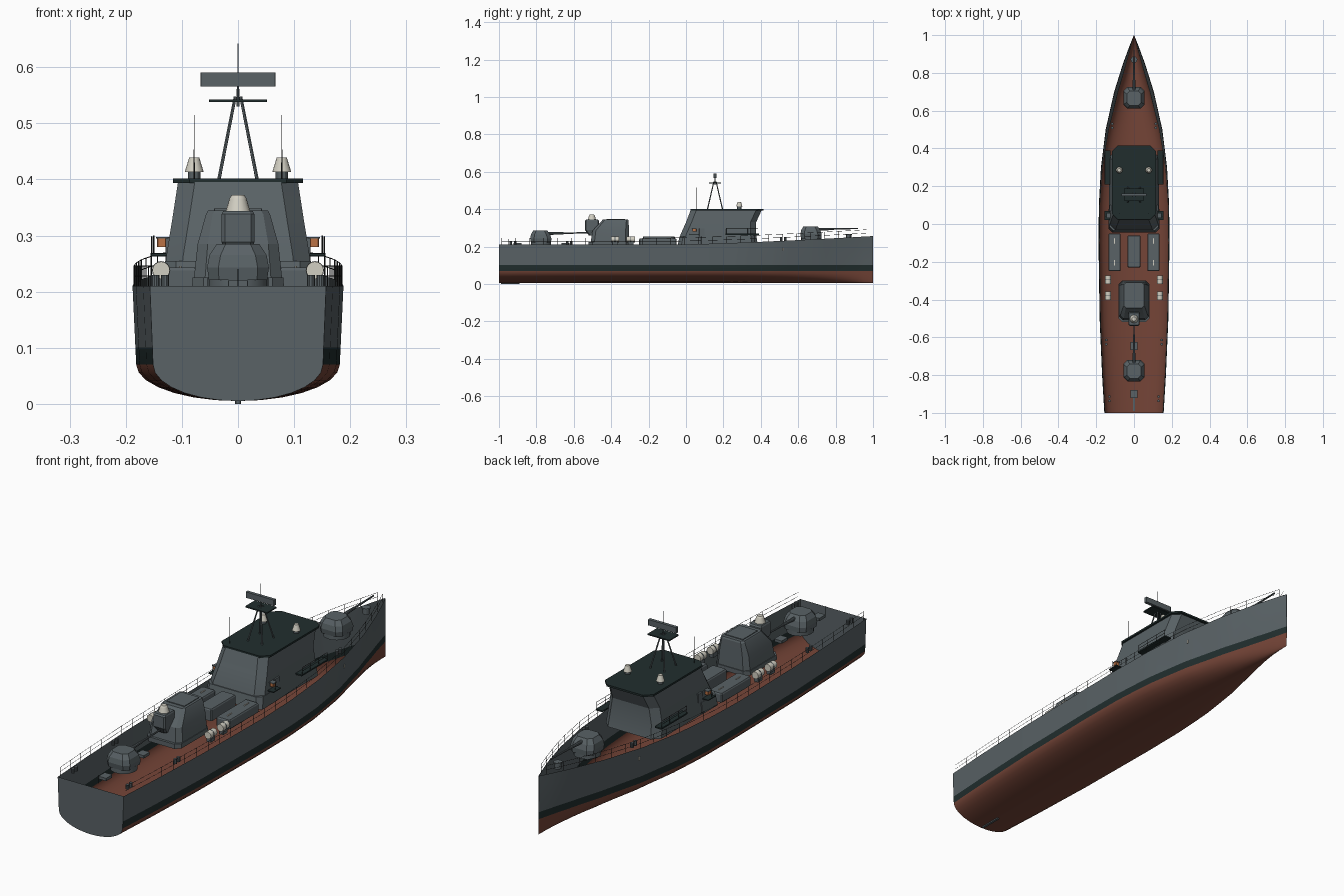
import bpy, bmesh, math
from mathutils import Vector

if "Cube" in bpy.data.objects:
    bpy.data.objects.remove(bpy.data.objects["Cube"])

def mat(name, c):
    m = bpy.data.materials.new(name)
    m.diffuse_color = (*c, 1)
    m.use_nodes = True
    m.node_tree.nodes["Principled BSDF"].inputs["Base Color"].default_value = m.diffuse_color
    return m
GREY = mat("hull grey", (.100, .122, .132))
DARK = mat("dark green black", (.015, .027, .027))
RED = mat("bottom red", (.175, .058, .038))
WHITE = mat("off white", (.64, .62, .54))
ORANGE = mat("orange", (.50, .17, .06))
RAIL = mat("rail black", (.02, .022, .022))

def make(name, verts, faces, mats, rule=None, angle=30, recalc=True):
    me = bpy.data.meshes.new(name)
    me.from_pydata(verts, [], faces)
    bm = bmesh.new()
    bm.from_mesh(me)
    if recalc:
        bmesh.ops.recalc_face_normals(bm, faces=bm.faces)
    bm.to_mesh(me)
    bm.free()
    for m in mats:
        me.materials.append(m)
    if rule:
        for p in me.polygons:
            p.material_index = rule(p)
    me.shade_smooth()
    me.set_sharp_from_angle(angle=math.radians(angle))
    ob = bpy.data.objects.new(name, me)
    bpy.context.collection.objects.link(ob)
    return ob

def loft(name, levels, m):
    """Stack of chamfered rectangles: (z, x half width, y0, y1, chamfer[, x centre])"""
    v, f = [], []
    for L in levels:
        z, w, a, b, c = L[:5]
        o = L[5] if len(L) > 5 else 0
        v += [(o + x, y, z) for x, y in ((w, a + c), (w, b - c), (w - c, b), (c - w, b),
              (-w, b - c), (-w, a + c), (c - w, a), (w - c, a))]
    for k in range(len(levels) - 1):
        f += [(8*k + i, 8*k + (i+1) % 8, 8*k + 8 + (i+1) % 8, 8*k + 8 + i) for i in range(8)]
    n = 8 * (len(levels) - 1)
    f += [tuple(range(8))[::-1], tuple(range(n, n + 8))]
    return make(name, v, f, [m], None, 15)

def box(name, x, y, z, sx, sy, sz, m):
    c = min(.001, sx / 4, sy / 4)
    return loft(name, [(z - sz/2, sx/2, y - sy/2, y + sy/2, c, x),
                       (z + sz/2, sx/2, y - sy/2, y + sy/2, c, x)], m)

def rods(name, segs, m, n=6):
    """Tapered rods: (start, end, r0, r1) in one mesh"""
    v, f = [], []
    for a, b, r0, r1 in segs:
        a, b = Vector(a), Vector(b)
        q = (b - a).to_track_quat('Z', 'Y')
        s = len(v)
        for p, r in ((a, r0), (b, r1)):
            v += [p + q @ Vector((r*math.cos(t), r*math.sin(t), 0))
                  for t in (2*math.pi*i/n for i in range(n))]
        f += [(s+i, s+(i+1) % n, s+n+(i+1) % n, s+n+i) for i in range(n)]
        f += [tuple(range(s, s+n))[::-1], tuple(range(s+n, s+2*n))]
    return make(name, v, f, [m])

# hull shape
PLAN = [(-1, .157), (-.8, .169), (-.5, .182), (-.1, .188), (.1, .186), (.3, .175),
        (.5, .150), (.7, .105), (.85, .058), (.95, .021), (1, .001)]
def beam(y):
    for (a, p), (b, q) in zip(PLAN, PLAN[1:]):
        if y <= b:
            return p + (q - p) * (y - a) / (b - a)
    return .001
def sheer(y):
    return .21 + .046 * max(0, (y + .1) / 1.1) ** 1.4
def half(y, z):
    s = max(0, (y - .1) / .9)
    ww = beam(y) * (.965 - .38 * s * s)
    if z < .07:
        return ww * math.sqrt(max(0, 1 - ((.07 - z) / .065) ** 2))
    return ww + (beam(y) - ww) * min(1, (z - .07) / (sheer(y) - .07))

# open hull shell: the red bottom shows from above
YS = [-1 + .05 * i for i in range(41)]
def section(y):
    zs = [.07 - .065 * math.cos(i * math.pi / 14) for i in range(8)] + [.10]
    zs += [.10 + (sheer(y) - .10) * t for t in (.35, .7, 1)]
    return [(half(y, z), y, z) for z in zs]
N = 12
verts, faces = [], []
for y in YS:
    s = section(y)
    verts += [(-x, b, z) for x, b, z in s[:0:-1]] + s
W = 2 * N - 1
for k in range(len(YS) - 1):
    faces += [(k*W+i, k*W+i+1, (k+1)*W+i+1, (k+1)*W+i) for i in range(W - 1)]
faces.append(tuple(range(W))[::-1])
def hull_rule(p):
    if abs(p.normal.y) > .9 and p.center.y < -.99:
        return 0
    return 2 if p.center.z < .07 else 1 if p.center.z < .10 else 0
make("hull", verts, faces, [GREY, DARK, RED], hull_rule, 40)
box("skeg", 0, -.94, .005, .01, .1, .01, GREY)

# bridge superstructure
loft("bridge_house", [(.205, .132, -.04, .385, .03), (.262, .128, -.03, .375, .03),
     (.33, .117, .0, .375, .03), (.395, .107, .025, .405, .03)], GREY)
loft("bridge_roof", [(.394, .116, .025, .415, .03), (.402, .116, .025, .415, .03)], DARK)
loft("bridge_aft_step", [(.205, .134, -.045, .10, .02), (.255, .130, -.035, .10, .02)], GREY)

# bridge wings, lamps, doors
for s in (-1, 1):
    box("bridge_wing", s * .14, .30, .266, .032, .18, .006, DARK)
    rods("wing_rail", [((s*.154, y, .266), (s*.154, y, .298), .0012, .0012) for y in (.215, .27, .33, .385)]
         + [((s*.154, .215, z), (s*.154, .385, z), .0012, .0012) for z in (.283, .298)], RAIL, 4)
    box("lamp_shelf", s * .138, .045, .266, .034, .05, .004, DARK)
    box("side_lamp", s * .136, .045, .287, .016, .02, .015, ORANGE)
    box("lamp_cover", s * .135, .045, .296, .022, .024, .003, GREY)
    rods("lamp_post", [((s*.15, .04, .266), (s*.15, .04, .30), .0013, .0013)], RAIL)
    box("side_door", s * .125, .085, .275, .008, .03, .045, GREY)
    # roof sensors and whip aerials
    rods("sensor_stand", [((s*.078, .285, .40), (s*.078, .285, .416), .011, .011)], GREY, 12)
    rods("sensor_dome", [((s*.078, .285, .413), (s*.078, .285, .439), .017, .009)], WHITE, 16)
    rods("whip_aerial", [((s*.078, .055, .40), (s*.078, .055, .515), .001, .0007)], RAIL)

# lattice mast with radar
legs = [((sx*.034, .155 + sy*.04, .40), (sx*.005, .155 + sy*.006, .547), .0032, .0028)
        for sx in (-1, 1) for sy in (-1, 1)]
rods("mast_legs", legs, GREY)
box("mast_platform", 0, .155, .54, .104, .065, .005, DARK)
rods("mast_pole", [((0, .155, .53), (0, .155, .57), .003, .002),
                   ((0, .155, .57), (0, .155, .642), .0013, .001)], GREY)
box("radar_panel", 0, .155, .578, .134, .014, .025, GREY)

# midship lockers
loft("centre_locker", [(.205, .034, -.23, -.06, .004), (.25, .034, -.23, -.06, .004),
                       (.255, .031, -.227, -.063, .004)], GREY)
for s in (-1, 1):
    loft("side_locker", [(.205, .032, -.25, -.05, .004, s*.103), (.238, .032, -.25, -.05, .004, s*.103),
                         (.243, .029, -.247, -.053, .004, s*.103)], GREY)
    for y in (-.09, -.205):
        box("locker_handle", s * .103, y, .244, .004, .03, .004, WHITE)
    # life raft canisters
    for y in (-.295, -.38):
        rods("raft_canister", [((s*.137, y - .022, .238), (s*.137, y + .022, .238), .0155, .0155)], WHITE, 16)
        rods("raft_strap", [((s*.137, y - .002, .238), (s*.137, y + .002, .238), .0163, .0163)], GREY, 16)
        box("raft_cradle", s * .137, y, .217, .02, .03, .02, GREY)

# aft deckhouse with director
loft("aft_base", [(.205, .082, -.52, -.30, .02), (.225, .081, -.52, -.30, .02)], GREY)
loft("aft_house", [(.22, .079, -.51, -.303, .02), (.285, .072, -.50, -.305, .018),
                   (.338, .057, -.45, -.307, .012), (.345, .053, -.445, -.31, .012)], GREY)
box("aft_hatch", 0, -.375, .346, .085, .10, .004, GREY)
loft("director", [(.26, .02, -.52, -.47, .008), (.288, .029, -.54, -.465, .006),
                  (.338, .029, -.54, -.465, .006), (.344, .026, -.535, -.47, .006)], GREY)
rods("director_dome", [((0, -.503, .343), (0, -.503, .366), .022, .015),
                       ((0, -.503, .366), (0, -.503, .372), .015, .011)], WHITE, 16)

# gun turrets
for name, y, z in (("aft", -.775, .213), ("fore", .67, .236)):
    rods(name + "_gun_base", [((0, y, z - .01), (0, y, z + .012), .054, .054)], GREY, 20)
    loft(name + "_turret", [(z + .008, .052, y - .054, y + .054, .018), (z + .03, .055, y - .058, y + .055, .02),
         (z + .052, .051, y - .054, y + .048, .02), (z + .072, .038, y - .042, y + .034, .016)], GREY)
    rods(name + "_gun_barrel", [((0, y + .03, z + .056), (0, y + .12, z + .058), .008, .006),
         ((0, y + .12, z + .058), (0, y + .25, z + .061), .0045, .0035)], GREY, 10)

# deck fittings
for y in (-.9, -.645):
    box("deck_hatch", 0, y, .214, .036, .042, .012, GREY)
rods("capstan", [((0, .87, .24), (0, .87, .262), .014, .014), ((0, .87, .262), (0, .87, .268), .018, .018)], GREY, 12)
rods("jackstaff", [((0, -.95, .205), (0, -.95, .24), .0013, .001)], RAIL)
for s in (-1, 1):
    for x, y in ((.13, -.925), (.147, -.625), (.115, .52)):
        z = sheer(y)
        rods("bollards", [((s*x, y + d, z), (s*x, y + d, z + .02), .007, .007) for d in (-.011, .011)], GREY, 10)
    # guard rails along the deck edge
    ys = [-.985 + .075 * i for i in range(27)]
    top = [Vector((s * max(.002, beam(y) - .003), y, sheer(y))) for y in ys]
    up = Vector((0, 0, .036))
    segs = [(p, p + up, .0011, .0011) for p in top]
    for h in (.5, 1):
        segs += [(a + up*h, b + up*h, .0008, .0008) for a, b in zip(top, top[1:])]
    rods("guard_rail", segs, RAIL, 4)
    # hull side plate
    box("hull_plate", s * (half(.52, .185) + .001), .52, .185, .005, .006, .014, WHITE)
